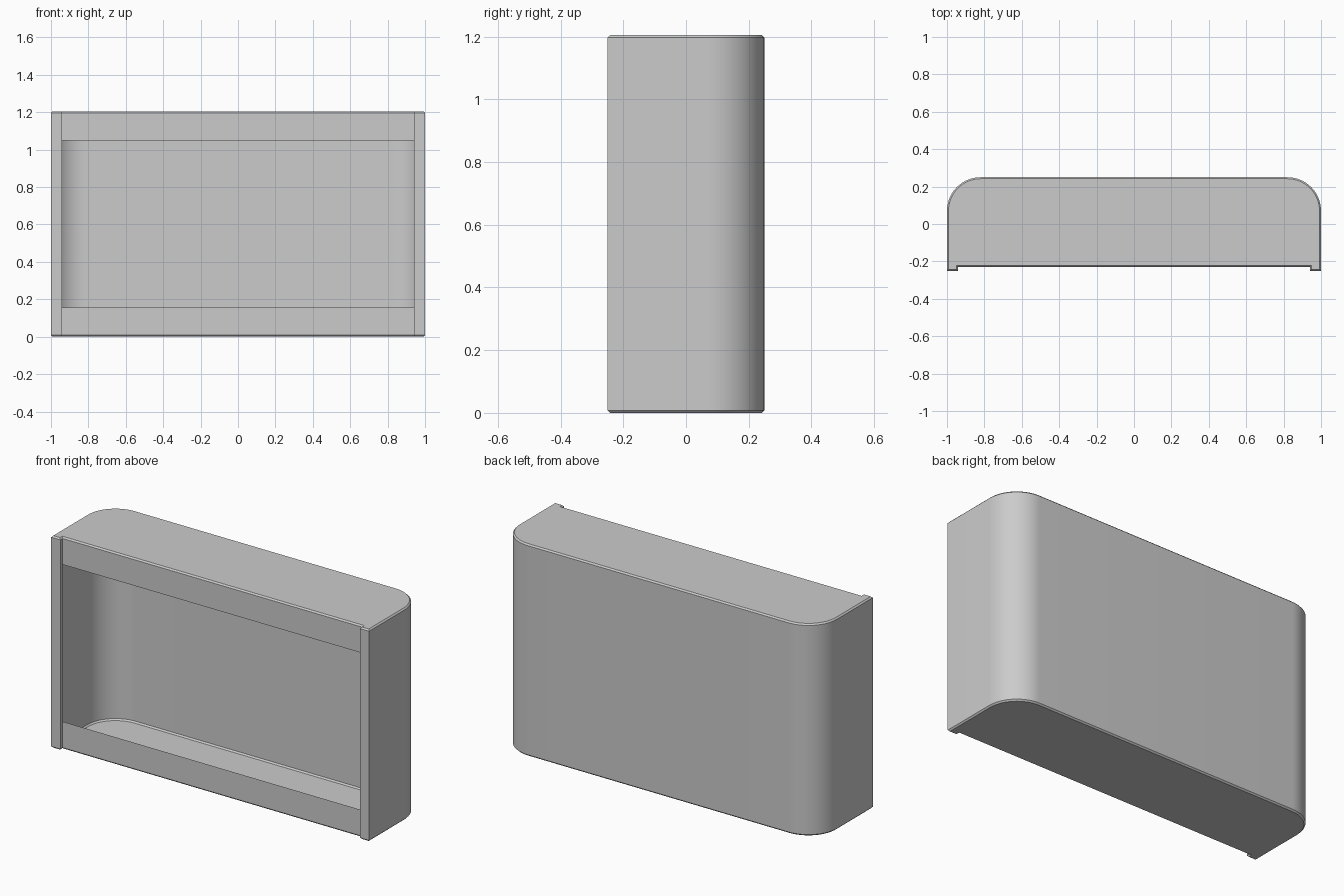
import bpy, bmesh, math

if "Cube" in bpy.data.objects:
    bpy.data.objects.remove(bpy.data.objects["Cube"])

W, D, H = 1.0, 0.25, 1.205      # half width, half depth, height
R = 0.18                        # back corner radius
RAIL_Y = -0.229                 # recessed face of the front rails
POST, RAIL = 0.058, 0.156       # widths of the front frame
BEV = 0.008                     # softened rims

# Plan outline: two proud front posts, recessed front, rounded back corners
pts = [(-W, -D), (-W + POST, -D), (-W + POST, RAIL_Y),
       (W - POST, RAIL_Y), (W - POST, -D), (W, -D)]
for side, start in ((1, 0), (-1, 90)):
    for i in range(17):
        a = math.radians(start + 90 * i / 16)
        pts.append((side * (W - R) + R * math.cos(a), D - R + R * math.sin(a)))

# Extrude the outline into a thin-skinned case
bm = bmesh.new()
base = bm.faces.new([bm.verts.new((x, y, 0)) for x, y in pts])
up = bmesh.ops.extrude_face_region(bm, geom=[base], use_keep_orig=True)['geom']
bmesh.ops.translate(bm, vec=(0, 0, H),
                    verts=[v for v in up if isinstance(v, bmesh.types.BMVert)])

# Chamfer the top and bottom rims
rims = [e for e in bm.edges if abs(e.verts[0].co.z - e.verts[1].co.z) < 1e-5]
bmesh.ops.bevel(bm, geom=rims, offset=BEV, segments=1, affect='EDGES')
bmesh.ops.recalc_face_normals(bm, faces=bm.faces)


def recessed_faces():
    return [f for f in bm.faces if f.normal.y < -0.99
            and abs(f.calc_center_median().y - RAIL_Y) < 1e-4]


# Cut the opening between the bottom and top rails
for z in (RAIL, H - RAIL):
    faces = recessed_faces()
    geom = set(faces)
    for f in faces:
        geom.update(f.edges)
        geom.update(f.verts)
    bmesh.ops.bisect_plane(bm, geom=list(geom), plane_co=(0, 0, z),
                           plane_no=(0, 0, 1))
opening = [f for f in recessed_faces()
           if RAIL < f.calc_center_median().z < H - RAIL]
bmesh.ops.delete(bm, geom=opening, context='FACES')

me = bpy.data.meshes.new("open_front_case")
bm.to_mesh(me)
bm.free()
case = bpy.data.objects.new("open_front_case", me)
bpy.context.collection.objects.link(case)

# Smooth back corners, crisp frame edges
case.select_set(True)
bpy.context.view_layer.objects.active = case
bpy.ops.object.shade_smooth_by_angle(angle=math.radians(30))
